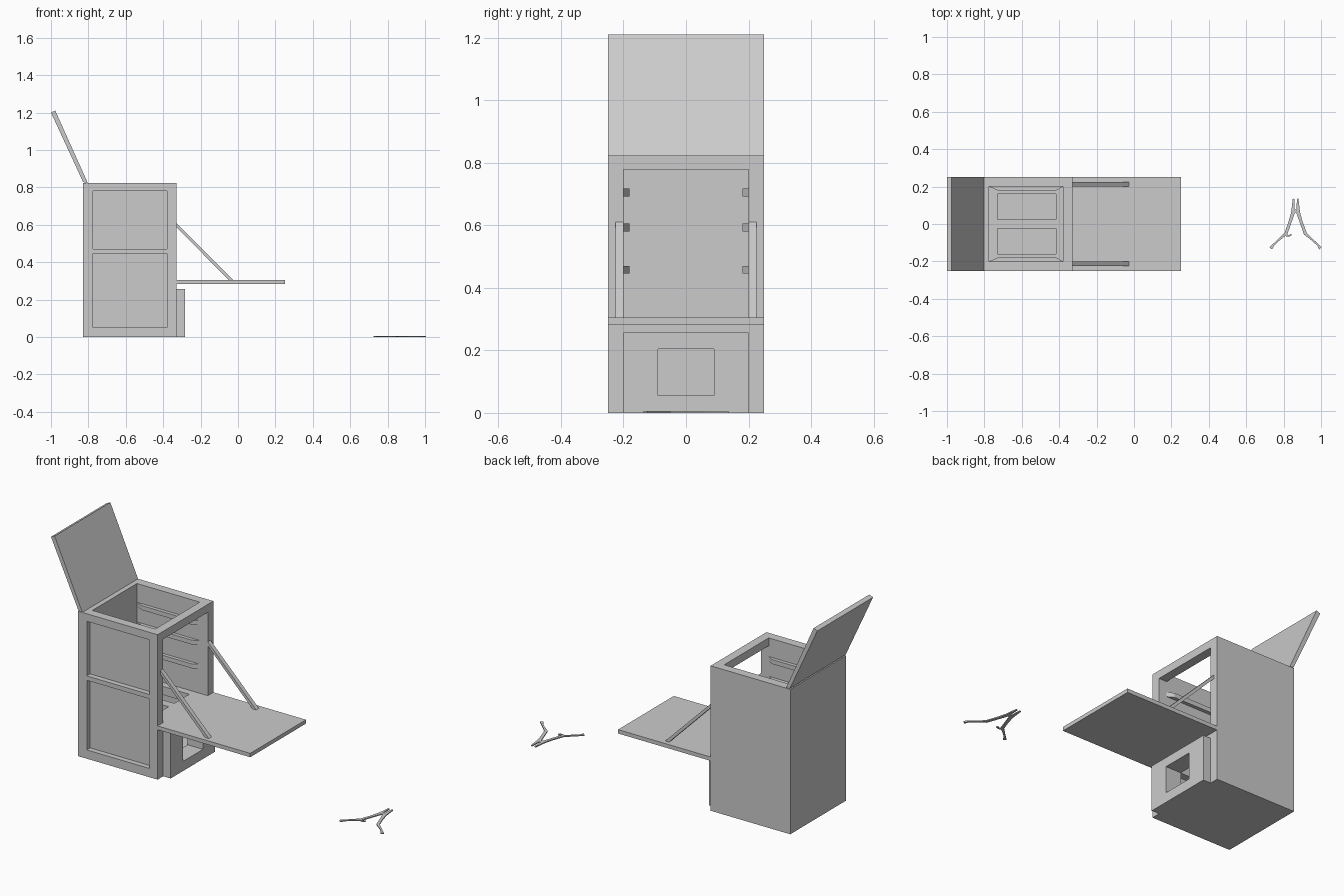
import bpy, math
from mathutils import Vector

if "Cube" in bpy.data.objects:
    bpy.data.objects.remove(bpy.data.objects["Cube"])


def mesh_obj(name, verts, faces):
    me = bpy.data.meshes.new(name)
    me.from_pydata(verts, [], faces)
    me.update()
    ob = bpy.data.objects.new(name, me)
    bpy.context.collection.objects.link(ob)
    return ob


def prism(name, pts, lo, hi, axis):
    """Extrude a 2D profile: axis 'y' takes (x, z) points, 'z' takes (x, y)."""
    area = sum(a[0] * b[1] - b[0] * a[1] for a, b in zip(pts, pts[1:] + pts[:1]))
    if (area > 0) == (axis == 'y'):
        pts = pts[::-1]
    n = len(pts)
    put = (lambda p, t: (p[0], t, p[1])) if axis == 'y' else (lambda p, t: (p[0], p[1], t))
    verts = [put(p, lo) for p in pts] + [put(p, hi) for p in pts]
    faces = [tuple(range(n))[::-1], tuple(range(n, 2 * n))]
    faces += [(i, (i + 1) % n, n + (i + 1) % n, n + i) for i in range(n)]
    ob = mesh_obj(name, verts, faces)
    # keep normals outward whatever the profile direction
    import bmesh
    bm = bmesh.new()
    bm.from_mesh(ob.data)
    bmesh.ops.recalc_face_normals(bm, faces=bm.faces)
    bm.to_mesh(ob.data)
    bm.free()
    return ob


def box(name, x0, x1, y0, y1, z0, z1):
    return prism(name, [(x0, y0), (x1, y0), (x1, y1), (x0, y1)], z0, z1, 'z')


def cut(ob, *dims):
    cutter = box("cutter", *dims)
    cutter.hide_render = True
    mod = ob.modifiers.new("cut", 'BOOLEAN')
    mod.operation = 'DIFFERENCE'
    mod.solver = 'EXACT'
    mod.object = cutter
    bpy.context.view_layer.objects.active = ob
    bpy.ops.object.modifier_apply(modifier=mod.name)
    bpy.data.objects.remove(cutter)


# Cabinet shell: upper bay open at top and front, lower bay behind the front box
X0, X1 = -0.775, -0.38
cabinet = box("cabinet", -0.83, -0.33, -0.25, 0.25, 0, 0.823)
cut(cabinet, X0, X1, -0.2, 0.2, 0.305, 0.9)
cut(cabinet, -0.5, -0.2, -0.2, 0.2, 0.305, 0.778)
cut(cabinet, X0, X1, -0.2, 0.2, 0.05, 0.257)
cut(cabinet, -0.45, -0.2, -0.09, 0.09, 0.055, 0.205)
# Two openings in the middle floor
for y0, y1 in ((-0.16, -0.025), (0.025, 0.16)):
    cut(cabinet, -0.73, -0.418, y0, y1, 0.2, 0.35)
# Recessed panels on the front side
for z0, z1 in ((0.05, 0.445), (0.47, 0.78)):
    cut(cabinet, X0, X1, -0.3, -0.22, z0, z1)

# Projecting lower box with square hole
front_box = box("front_box", -0.33, -0.283, -0.2, 0.2, 0, 0.257)
cut(front_box, -0.4, -0.2, -0.09, 0.09, 0.055, 0.205)

# Fold-down table and open lid
box("table_flap", -0.33, 0.252, -0.25, 0.25, 0.283, 0.305)
prism("lid", [(-0.828, 0.828), (-0.803, 0.823), (-0.977, 1.21), (-1.0, 1.2)], -0.25, 0.25, 'y')

# Table struts and shelf rails on both sides
for s in (-1, 1):
    lo, hi = sorted((s * 0.2, s * 0.225))
    prism("table_strut", [(-0.33, 0.61), (-0.33, 0.588), (-0.05, 0.305), (-0.026, 0.305)], lo, hi, 'y')
    for z in (0.445, 0.58, 0.692):
        prism("shelf_rail", [(X0, s * 0.2), (X1, s * 0.2), (-0.415, s * 0.18), (-0.73, s * 0.18)],
              z, z + 0.025, 'z')


# Flat forked twig on the ground
def ribbon(name, path, widths):
    pts = [Vector(p) for p in path]
    left, right = [], []
    for i, p in enumerate(pts):
        d = (pts[min(i + 1, len(pts) - 1)] - pts[max(i - 1, 0)]).normalized()
        n = Vector((-d.y, d.x)) * widths[i] / 2
        left.append(tuple(p + n))
        right.append(tuple(p - n))
    prism(name, left + right[::-1], 0, 0.006, 'z')


for s in (-1, 1):
    leg = [(0.011, 0.135), (0.014, 0.06), (0.03, 0.01), (0.052, -0.052), (0.09, -0.085), (0.13, -0.122)]
    ribbon("twig_branch", [(0.864 + s * x, y) for x, y in leg], [0.008, 0.02, 0.016, 0.017, 0.01, 0.01])
    ribbon("twig_tip", [(0.864 + s * 0.122, -0.117), (0.864 + s * 0.133, -0.13)], [0.012, 0.018])
ribbon("twig_fork", [(0.848, 0.055), (0.864, 0.07), (0.880, 0.055)], [0.012, 0.018, 0.012])
ribbon("twig_spur", [(0.806, -0.058), (0.826, -0.064), (0.842, -0.057)], [0.012, 0.008, 0.01])
